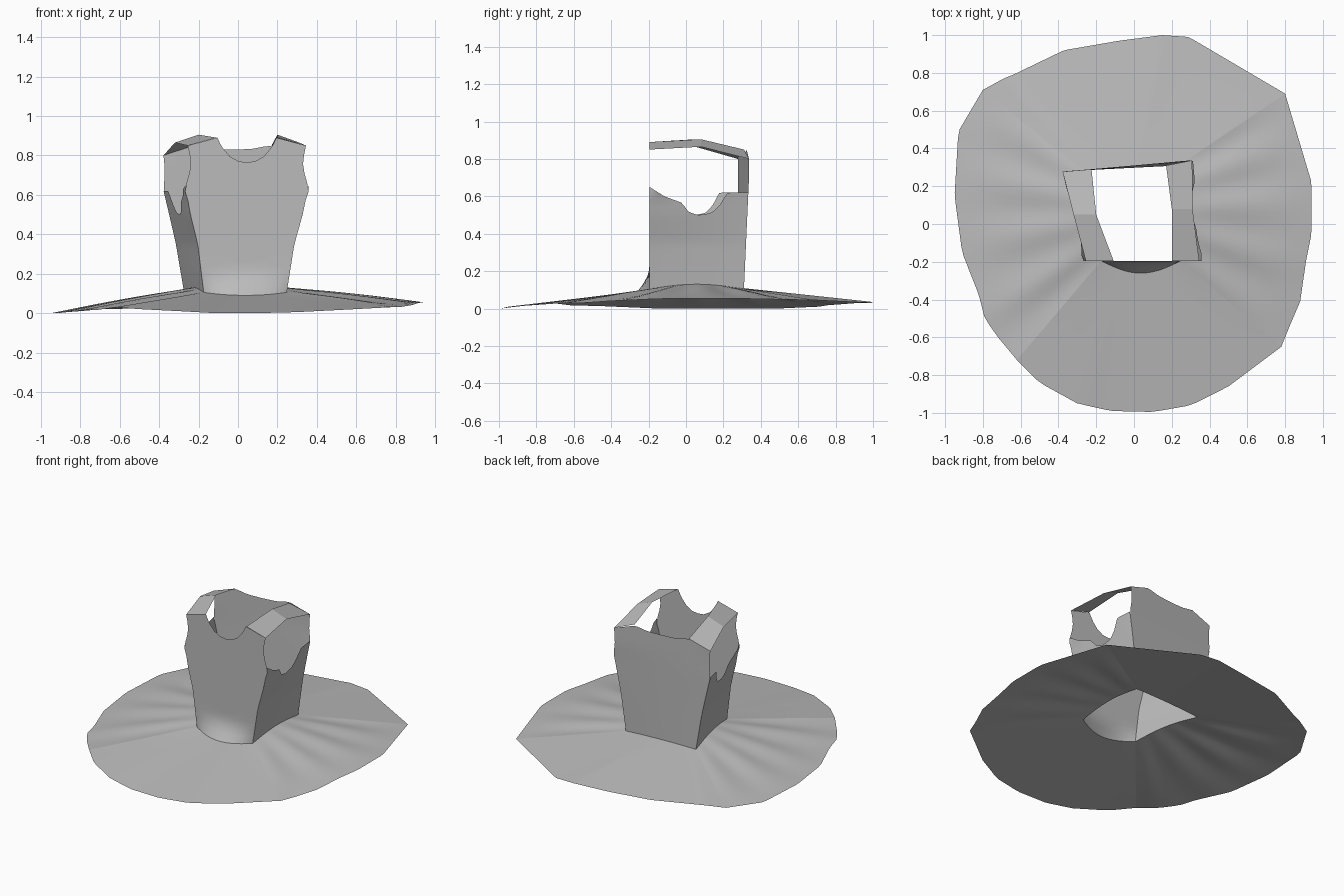
import bpy
import math
from mathutils import Vector

cube = bpy.data.objects.get("Cube")
if cube:
    bpy.data.objects.remove(cube, do_unlink=True)

# Single cloth colour
cloth = bpy.data.materials.new("grey cloth")
cloth.use_nodes = True
colour = (0.5, 0.5, 0.5, 1)
cloth.diffuse_color = colour
bsdf = cloth.node_tree.nodes["Principled BSDF"]
bsdf.inputs["Base Color"].default_value = colour
bsdf.inputs["Roughness"].default_value = 0.9


def curve(points, t):
    """Piecewise linear value at t from (t, value) pairs."""
    if t <= points[0][0]:
        return points[0][1]
    for (a, va), (b, vb) in zip(points, points[1:]):
        if t <= b:
            return va + (vb - va) * (t - a) / (b - a)
    return points[-1][1]


def along(path, t):
    """Point at fraction t of the length of a polyline."""
    path = [Vector(p) for p in path]
    lengths = [(b - a).length for a, b in zip(path, path[1:])]
    rest = t * sum(lengths)
    for a, b, length in zip(path, path[1:], lengths):
        if rest <= length + 1e-6:
            return a.lerp(b, rest / length)
        rest -= length
    return path[-1]


def sheet(name, surface, start, end, columns, rows, angle=40):
    """Cloth panel from a surface function of (u, v)."""
    verts, faces = [], []
    for j in range(rows + 1):
        for i in range(columns + 1):
            u = start + (end - start) * i / columns
            verts.append(surface(u, j / rows))
    for j in range(rows):
        for i in range(columns):
            a = j * (columns + 1) + i
            b = a + columns + 1
            faces.append((a, a + 1, b + 1, b))
    mesh = bpy.data.meshes.new(name)
    mesh.from_pydata(verts, [], faces)
    mesh.materials.append(cloth)
    obj = bpy.data.objects.new(name, mesh)
    bpy.context.collection.objects.link(obj)
    bpy.ops.object.select_all(action="DESELECT")
    obj.select_set(True)
    bpy.context.view_layer.objects.active = obj
    bpy.ops.object.shade_smooth_by_angle(angle=math.radians(angle))
    return obj


# Half widths by height, and top edges across each panel
FRONT_WIDTH = [(.1, .21), (.35, .245), (.5, .285), (.58, .3), (.63, .318), (.69, .295), (.77, .283), (.85, .3)]
BACK_WIDTH = [(.1, .255), (.35, .29), (.5, .32), (.62, .345), (.72, .335), (.8, .343)]
FRONT_TOP = [(0, .765), (.15, .77), (.3, .795), (.42, .84), (.5, .89), (1, .85)]
BACK_TOP = [(0, .83), (.3, .832), (.56, .85), (1, .80)]
ARMHOLE = [(0, .65), (.15, .6), (.33, .565), (.4, .515), (.5, .5), (.63, .51), (.71, .55), (.79, .62), (1, .62)]


def front_point(u, z):
    x = .035 + .01 * min(1, z / .6) + u * curve(FRONT_WIDTH, z)
    flare = max(0, 1 - (z - .09) / .12)
    return Vector((x, -.195 - .065 * (1 - u * u) * flare ** 1.5, z))


def back_point(u, z):
    grow = min(1, z / .7)
    x = -.015 - .02 * grow - u * curve(BACK_WIDTH, z)
    return Vector((x, .295 + .012 * grow - u * (.01 + .02 * grow), z))


def front(u, v):
    low = .09 + .015 * u * u
    return front_point(u, low + v * (curve(FRONT_TOP, abs(u)) - low))


def back(u, v):
    low = .11 - .005 * u * u
    return back_point(u, low + v * (curve(BACK_TOP, abs(u)) - low))


def side(sign):
    def surface(u, v):
        low = .105 + .025 * math.sin(math.pi * u)
        z = low + v * (curve(ARMHOLE, u) - low)
        return front_point(sign, z).lerp(back_point(-sign, z), u)
    return surface


left, right = side(1), side(-1)

# Bodice panels, sewn at the centre and side seams
sheet("front_panel_right", front, -1, 0, 20, 16)
sheet("front_panel_left", front, 0, 1, 20, 16)
sheet("back_panel_left", back, -1, 0, 12, 14)
sheet("back_panel_right", back, 0, 1, 12, 14)
for name, panel in (("left", left), ("right", right)):
    a, m, b = (0, .5, 1) if name == "left" else (1, .5, 0)
    sheet("side_panel_" + name + "_1", panel, a, m, 14, 14)
    sheet("side_panel_" + name + "_2", panel, m, b, 14, 14)

# Shoulder straps: inner and outer edges from front to back
STRAPS = {
    "left": ((.2, .2, .17), (.345, .31, .308), .08),
    "right": ((-.108, -.2, -.225), (-.255, -.32, -.378), .05),
}
for name, (inner, outer, middle) in STRAPS.items():
    ys_in = (-.195, middle, .31 if name == "left" else .29)
    ys_out = (-.195, middle, .337 if name == "left" else .277)
    inside = list(zip(inner, ys_in, (.89, .905, .85)))
    outside = list(zip(outer, ys_out, (.85, .865, .80)))
    edges = (inside, outside) if name == "left" else (outside, inside)

    def strap(u, v, edges=edges):
        row = round(v * 2)
        return Vector(edges[0][row]).lerp(Vector(edges[1][row]), u)
    sheet("shoulder_strap_" + name, strap, 0, 1, 1, 2, angle=5)

# Skirt hem paths, one for each side of the waist
HEMS = {
    "front": [(-.62, -.72, .03), (-.5, -.84, .02), (-.3, -.95, .01), (-.12, -.99, 0), (.1, -.995, 0),
              (.3, -.96, .005), (.5, -.86, .015), (.78, -.65, .03)],
    "left": [(.78, -.65, .03), (.82, -.55, .03), (.88, -.41, .04), (.91, -.2, .05), (.94, -.05, .055),
             (.94, .22, .055), (.8, .69, .045)],
    "back": [(.8, .69, .045), (.29, .99, .03), (.15, 1, .035), (-.08, .97, .03), (-.37, .92, .03),
             (-.64, .79, .02), (-.69, .77, .02), (-.8, .71, .01)],
    "right": [(-.8, .71, .01), (-.93, .49, 0), (-.95, .15, 0), (-.91, -.15, 0), (-.82, -.38, .01),
              (-.79, -.5, .015), (-.72, -.6, .015), (-.62, -.72, .03)],
}
WAISTS = {
    "front": lambda u: front(2 * u - 1, 0),
    "left": lambda u: left(u, 0),
    "back": lambda u: back(2 * u - 1, 0),
    "right": lambda u: right(1 - u, 0),
}
for name, hem in HEMS.items():
    def skirt(u, v, hem=hem, waist=WAISTS[name], ripple=name in ("left", "right")):
        # Soft pleats fan out on the side pieces
        point = waist(u).lerp(along(hem, u), v)
        if ripple:
            point.z += .006 * math.sin(u * 8 * math.pi) * math.sin(math.pi * v)
        return point
    cuts = (0, .5, 1) if name == "back" else (0, 1)
    for i, (a, b) in enumerate(zip(cuts, cuts[1:])):
        # Reverse so the cloth faces up and outward
        sheet("skirt_%s_%d" % (name, i + 1), skirt, b, a, 32, 8)
